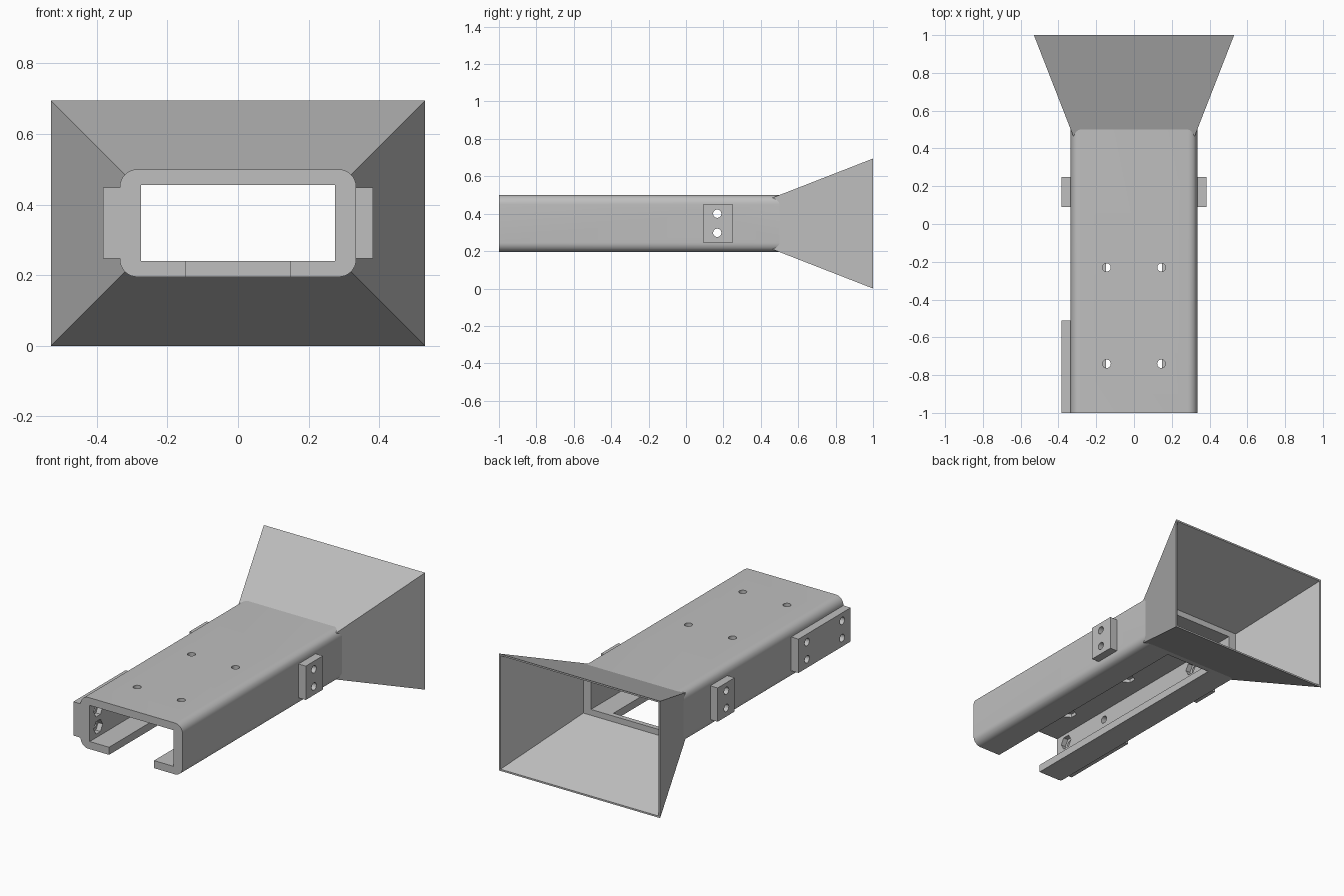
import bpy, bmesh
from math import pi, cos, sin
from mathutils import Matrix

cube = bpy.data.objects.get("Cube")
if cube:
    bpy.data.objects.remove(cube, do_unlink=True)

grey = bpy.data.materials.new("light_grey")
grey.use_nodes = True
grey.diffuse_color = (0.52, 0.52, 0.52, 1)
grey.node_tree.nodes["Principled BSDF"].inputs["Base Color"].default_value = grey.diffuse_color


def finish(name, bm):
    bmesh.ops.recalc_face_normals(bm, faces=bm.faces)
    mesh = bpy.data.meshes.new(name)
    bm.to_mesh(mesh)
    bm.free()
    mesh.materials.append(grey)
    obj = bpy.data.objects.new(name, mesh)
    bpy.context.collection.objects.link(obj)
    return obj


def loft(name, y0, ring0, y1, ring1):
    """Solid between two matching (x, z) outlines."""
    bm = bmesh.new()
    a = [bm.verts.new((x, y0, z)) for x, z in ring0]
    b = [bm.verts.new((x, y1, z)) for x, z in ring1]
    bm.faces.new(a)
    bm.faces.new(b)
    for i in range(len(a)):
        j = (i + 1) % len(a)
        bm.faces.new((a[i], a[j], b[j], b[i]))
    return finish(name, bm)


def rect(x0, x1, z0, z1):
    return [(x0, z0), (x1, z0), (x1, z1), (x0, z1)]


def box(name, x0, x1, y0, y1, z0, z1):
    return loft(name, y0, rect(x0, x1, z0, z1), y1, rect(x0, x1, z0, z1))


def rods(name, places, radius, sides):
    """Many rods in one mesh; each place is (centre, axis, length)."""
    bm = bmesh.new()
    for centre, axis, length in places:
        turn = Matrix.Rotation(pi / 2, 4, 'Y') if axis == 'X' else Matrix()
        bmesh.ops.create_cone(bm, cap_ends=True, segments=sides, radius1=radius,
                              radius2=radius, depth=length,
                              matrix=Matrix.Translation(centre) @ turn)
    return finish(name, bm)


def combine(obj, other, operation):
    mod = obj.modifiers.new("combine", 'BOOLEAN')
    mod.operation, mod.solver, mod.object = operation, 'EXACT', other
    bpy.context.view_layer.objects.active = obj
    bpy.ops.object.modifier_apply(modifier=mod.name)


MID = 0.3475           # height of the tube axis
HALF_W, HALF_H = 0.335, 0.1525
ROUND = 0.05


def flare_ring(y, inset=0):
    t = (y - 0.5) / 0.5
    w, h = HALF_W + 0.195 * t - inset, HALF_H + 0.195 * t - inset
    return rect(-w, w, MID - h, MID + h)


# Rounded tube
outline = []
for k, (sx, sz) in enumerate([(1, 1), (-1, 1), (-1, -1), (1, -1)]):
    for i in range(9):
        a = (k + i / 8) * pi / 2
        outline.append((sx * (HALF_W - ROUND) + ROUND * cos(a),
                        MID + sz * (HALF_H - ROUND) + ROUND * sin(a)))
housing = loft("flared_housing", -1, outline, 0.503, outline)

# Flared mouth, passage and open slot in the floor
flare = loft("flare", 0.455, flare_ring(0.455), 1, flare_ring(1))
flare_hollow = loft("flare_hollow", 0.5, flare_ring(0.5, 0.01), 1.1, flare_ring(1.1, 0.01))
passage = box("passage", -0.275, 0.275, -1.1, 0.6, 0.24, 0.455)
slot = box("slot", -0.148, 0.148, -1.1, 0.47, 0.1, 0.3)

# Side pads
pads = [box("left_pad", 0.325, 0.383, 0.09, 0.25, 0.247, 0.448),
        box("right_rear_pad", -0.383, -0.325, 0.09, 0.25, 0.247, 0.448),
        box("right_front_pad", -0.383, -0.325, -1, -0.51, 0.247, 0.448)]

# Bolt holes and hexagonal nut pockets
bolts, nuts = [], []
for side, y, has_nut in [(1, 0.167, 1), (-1, 0.167, 1), (-1, -0.92, 1), (-1, -0.59, 0)]:
    for z in (0.298, 0.4):
        bolts.append(((side * 0.33, y, z), 'X', 0.2))
        if has_nut:
            nuts.append(((side * 0.28, y, z), 'X', 0.05))
for x in (-0.145, 0.145):
    for y in (-0.23, -0.74):
        bolts.append(((x, y, 0.47), 'Z', 0.15))
        nuts.append(((x, y, 0.455), 'Z', 0.04))
bolt_holes = rods("bolt_holes", bolts, 0.022, 24)
nut_pockets = rods("nut_pockets", nuts, 0.042, 6)

combine(housing, flare, 'UNION')
cutters = [flare_hollow, passage, slot, bolt_holes, nut_pockets]
for cutter in cutters:
    combine(housing, cutter, 'DIFFERENCE')
for pad in pads:
    combine(pad, bolt_holes, 'DIFFERENCE')
for helper in cutters + [flare]:
    bpy.data.objects.remove(helper, do_unlink=True)

# Smooth rounded edges, keep the rest crisp
for obj in [housing] + pads:
    bpy.ops.object.select_all(action='DESELECT')
    obj.select_set(True)
    bpy.context.view_layer.objects.active = obj
    bpy.ops.object.shade_smooth_by_angle(angle=0.35)
